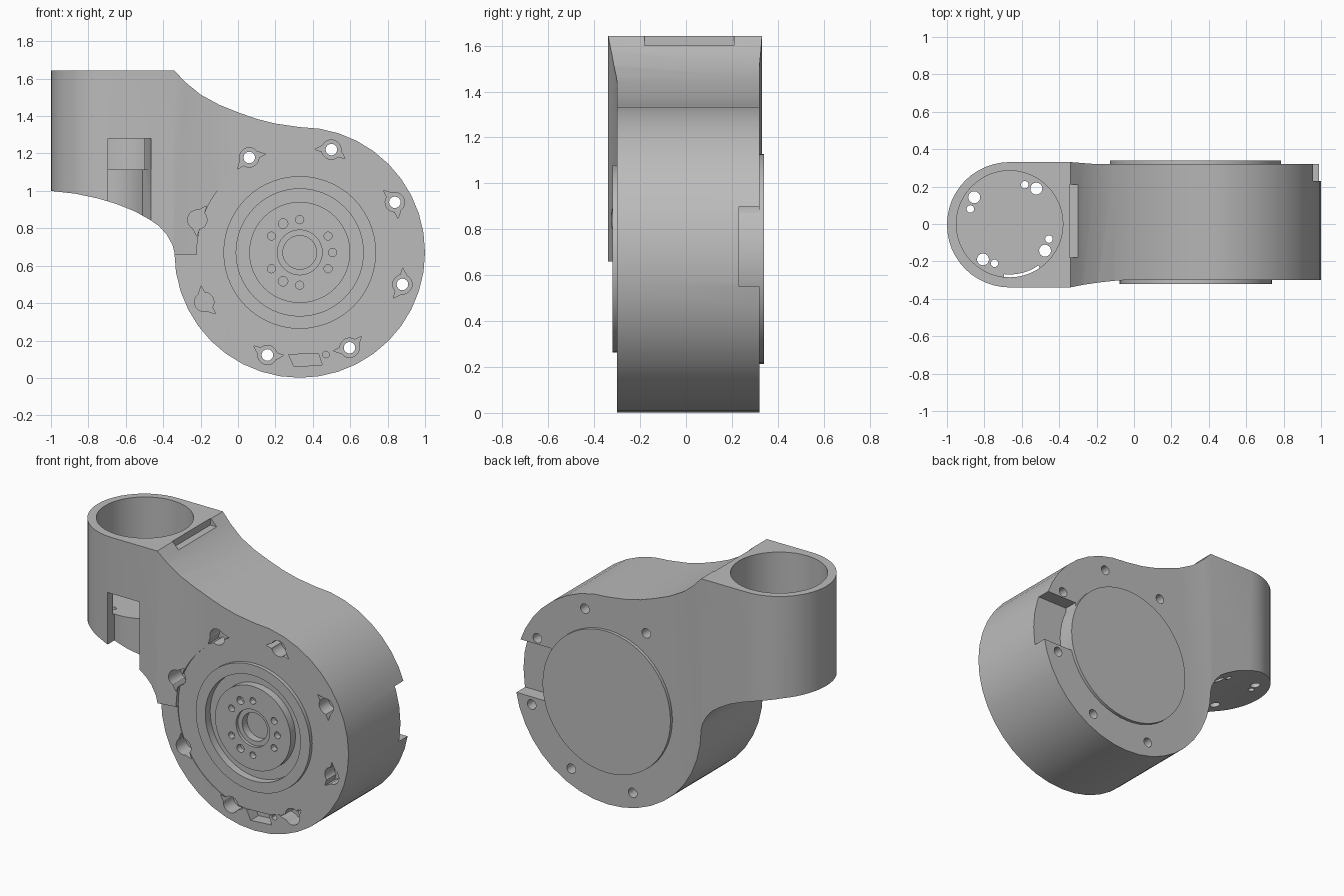
import bpy, bmesh
from math import cos, sin, radians, pi

old = bpy.data.objects.get("Cube")
if old:
    bpy.data.objects.remove(old, do_unlink=True)

grey = bpy.data.materials.new("plain grey")
grey.use_nodes = True
grey.diffuse_color = (0.5, 0.5, 0.5, 1)
grey.node_tree.nodes["Principled BSDF"].inputs["Base Color"].default_value = (0.5, 0.5, 0.5, 1)

CX, CZ = 0.33, 0.671      # joint axis
TX = -0.665               # socket axis


def prism(name, pts, axis, lo, hi):
    """Extrude a closed profile along y (points are x,z) or z (points are x,y)."""
    bm = bmesh.new()
    place = lambda p, h: (p[0], h, p[1]) if axis == "y" else (p[0], p[1], h)
    a = [bm.verts.new(place(p, lo)) for p in pts]
    b = [bm.verts.new(place(p, hi)) for p in pts]
    n = len(pts)
    bm.faces.new(a)
    bm.faces.new(b)
    for i in range(n):
        bm.faces.new((a[i], a[(i + 1) % n], b[(i + 1) % n], b[i]))
    bmesh.ops.recalc_face_normals(bm, faces=bm.faces)
    mesh = bpy.data.meshes.new(name)
    bm.to_mesh(mesh)
    bm.free()
    mesh.materials.append(grey)
    obj = bpy.data.objects.new(name, mesh)
    bpy.context.collection.objects.link(obj)
    return obj


def arc(cx, cy, r, start, end, steps):
    return [(cx + r * cos(radians(start + (end - start) * i / steps)),
             cy + r * sin(radians(start + (end - start) * i / steps))) for i in range(steps + 1)]


def circle(cx, cy, r, n=48):
    return arc(cx, cy, r, 0, 360, n)[:-1]


def rect(x0, x1, y0, y1):
    return [(x0, y0), (x1, y0), (x1, y1), (x0, y1)]


def combine(target, tool, operation):
    mod = target.modifiers.new("combine", "BOOLEAN")
    mod.operation = operation
    mod.solver = "EXACT"
    mod.object = tool
    bpy.context.view_layer.update()
    deps = bpy.context.evaluated_depsgraph_get()
    result = bpy.data.meshes.new_from_object(target.evaluated_get(deps))
    target.modifiers.clear()
    target.data = result
    bpy.data.objects.remove(tool, do_unlink=True)


def cut(pts, axis, lo, hi):
    combine(housing, prism("cutter", pts, axis, lo, hi), "DIFFERENCE")


def add(pts, axis, lo, hi):
    combine(housing, prism("addition", pts, axis, lo, hi), "UNION")


def polar(angle, r):
    return CX + r * cos(radians(angle)), CZ + r * sin(radians(angle))


# Housing: side outline crossed with the plan outline
neck_top = [(-1, 1.643), (-0.34, 1.643), (-0.28, 1.58), (-0.2, 1.515), (-0.1, 1.46),
            (0, 1.42), (0.1, 1.385), (0.2, 1.36)]
neck_bottom = [(-0.35, 0.71), (-0.38, 0.765), (-0.42, 0.81), (-0.47, 0.845), (-0.55, 0.89),
               (-0.65, 0.93), (-0.75, 0.96), (-0.87, 0.985), (-1, 1.0)]
outline = neck_top + arc(CX, CZ, 0.67, 90, -180, 30) + neck_bottom
plan = arc(TX, -0.004, 0.335, 90, 270, 24) + [
    (-0.34, -0.339), (-0.27, -0.325), (-0.19, -0.313), (-0.11, -0.304), (-0.05, -0.3),
    (1.1, -0.3), (1.1, 0.32), (-0.2, 0.32), (-0.34, 0.331)]
housing = prism("housing", outline, "y", -0.6, 0.6)
combine(housing, prism("plan_shape", plan, "z", -0.2, 2), "INTERSECT")
cut(rect(-0.5, -0.06, -0.1, 0.66), "y", -0.5, -0.3)

# Tube socket with its drilled floor
cut(circle(TX, 0, 0.285), "z", 1.115, 2)
for k in range(4):
    for angle, dist, r in ((53, 0.237, 0.032), (69, 0.225, 0.02)):
        t = radians(angle + 90 * k)
        cut(circle(TX + dist * cos(t), dist * sin(t), r, 16), "z", 0.5, 1.3)

# Front window in the socket, open at the bottom around the floor disc
cut([(-0.695, -0.5), (-0.465, -0.5), (-0.465, -0.335), (-0.51, -0.2), (-0.695, -0.2)],
    "z", 1.115, 1.28)
cut([(-0.695, -0.5), (-0.465, -0.5), (-0.465, -0.335)] + arc(TX, 0, 0.27, -55, -96.4, 8),
    "z", 0.7, 1.12)

# Slot at the top of the neck
cut(rect(-0.345, -0.2, -0.18, 0.21), "z", 1.6, 1.8)

# Cable notch at the rear and the rear cover disc
cut(rect(0.74, 1.2, 0.55, 0.9), "y", 0.23, 0.5)
add(circle(CX, CZ, 0.457, 56), "y", 0.1, 0.34)

# Front drive face: shallow seat, raised ring, groove, hub and centre bore
cut(circle(CX, CZ, 0.55, 64), "y", -0.5, -0.296)
add(circle(CX, CZ, 0.408, 56), "y", -0.32, -0.2)
cut(circle(CX, CZ, 0.34, 56), "y", -0.5, -0.27)
add(circle(CX, CZ, 0.27), "y", -0.32, -0.2)
cut(circle(CX, CZ, 0.12, 32), "y", -0.5, -0.3)
cut(circle(CX, CZ, 0.09, 32), "y", -0.5, -0.25)
for angle in (0, 30, 90, 150, 210, 270, 330):
    cut(circle(*polar(angle, 0.175), 0.022, 12), "y", -0.5, -0.28)
for angle in (120, 240):
    cut(circle(*polar(angle, 0.178), 0.026, 12), "y", -0.5, -0.28)

# Screw pockets around the rim; six of them are drilled through
for k in range(8):
    angle = 118 - 45.1 * k
    x, z = polar(angle, 0.575)
    t = radians(angle)
    flare = [(x + u * cos(t) - v * sin(t), z + u * sin(t) + v * cos(t))
             for u, v in ((-0.025, -0.085), (0.01, -0.05), (0.01, 0.05), (-0.025, 0.085))]
    cut(circle(x, z, 0.052, 20), "y", -0.5, -0.2)
    cut(flare, "y", -0.5, -0.2)
    if k < 6:
        cut(circle(x, z, 0.031, 16), "y", -0.6, 0.6)

# Connector slot and pin hole at the bottom
cut([(0.27, 0.125), (0.3, 0.06), (0.45, 0.07), (0.43, 0.13)], "y", -0.5, -0.22)
cut(circle(0.47, 0.125, 0.018, 12), "y", -0.5, -0.22)

# Smooth curved walls, sharp rims
for o in bpy.context.selected_objects:
    o.select_set(False)
housing.select_set(True)
bpy.context.view_layer.objects.active = housing
bpy.ops.object.shade_smooth_by_angle(angle=radians(30))
